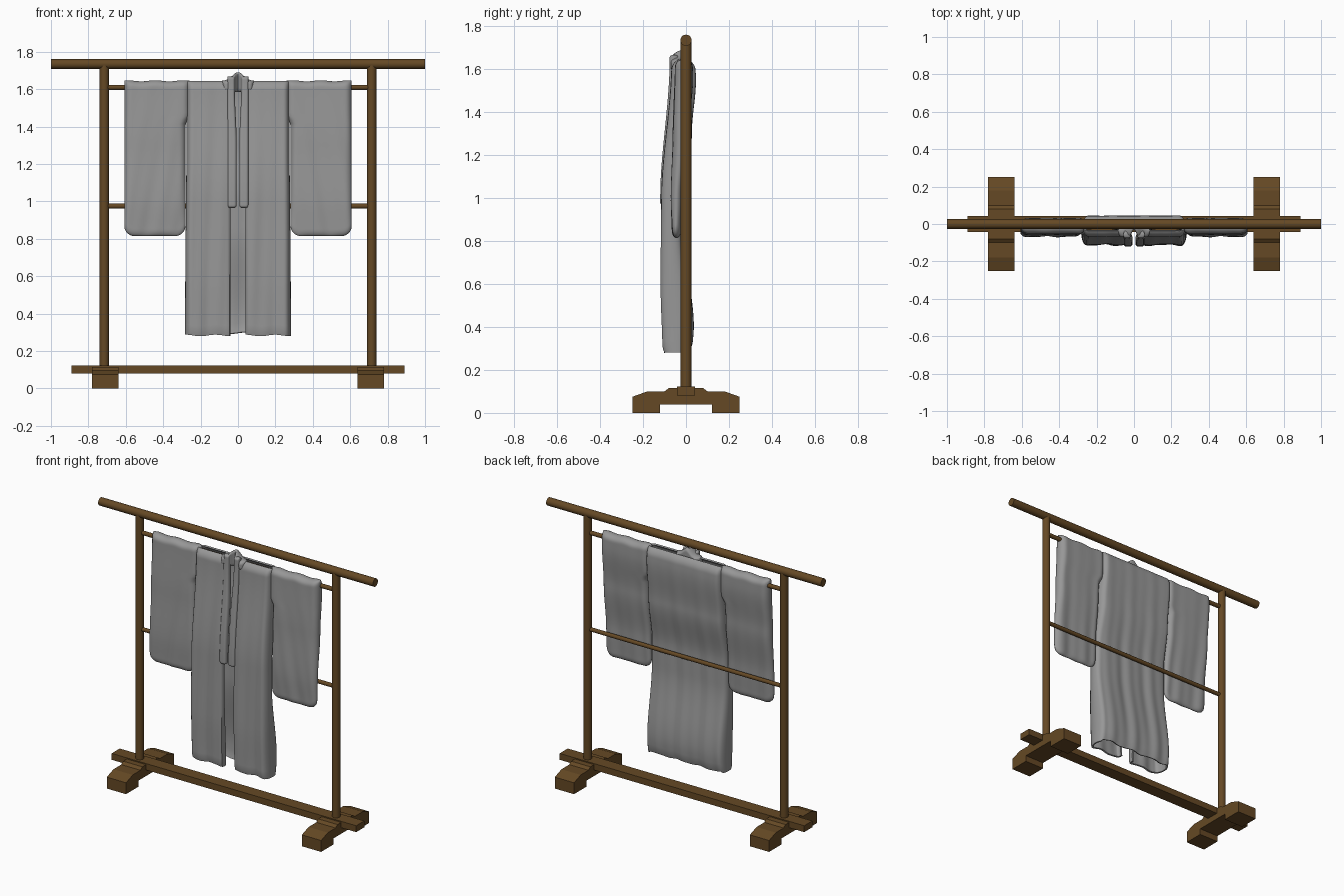
import bpy, bmesh
from math import sin, cos, pi, sqrt, exp, radians
from mathutils import Vector

if "Cube" in bpy.data.objects:
    bpy.data.objects.remove(bpy.data.objects["Cube"])


def material(name, rgb):
    m = bpy.data.materials.new(name)
    m.use_nodes = True
    m.diffuse_color = (*rgb, 1)
    bsdf = next(n for n in m.node_tree.nodes if n.type == "BSDF_PRINCIPLED")
    bsdf.inputs["Base Color"].default_value = (*rgb, 1)
    return m


WOOD = material("brown wood", (0.13, 0.066, 0.018))
CLOTH = material("grey cloth", (0.31, 0.31, 0.31))


def finish(name, bm, mat, angle=35, thickness=0):
    mesh = bpy.data.meshes.new(name)
    bmesh.ops.recalc_face_normals(bm, faces=bm.faces[:])
    bm.to_mesh(mesh)
    bm.free()
    mesh.materials.append(mat)
    ob = bpy.data.objects.new(name, mesh)
    bpy.context.collection.objects.link(ob)
    bpy.ops.object.select_all(action="DESELECT")
    ob.select_set(True)
    bpy.context.view_layer.objects.active = ob
    if thickness:
        mod = ob.modifiers.new("cloth thickness", "SOLIDIFY")
        mod.thickness, mod.offset = thickness, 0
        bpy.ops.object.modifier_apply(modifier=mod.name)
    bpy.ops.object.shade_smooth_by_angle(angle=radians(angle))
    return ob


def rod(name, a, b, radius):
    bm = bmesh.new()
    a, b = Vector(a), Vector(b)
    bmesh.ops.create_cone(bm, cap_ends=True, segments=20, radius1=radius,
                          radius2=radius, depth=(b - a).length)
    turn = (b - a).to_track_quat("Z", "Y")
    for v in bm.verts:
        v.co = turn @ v.co + (a + b) / 2
    finish(name, bm, WOOD)


def prism(name, profile, x0, x1):
    """Extrude a (y, z) outline along x."""
    bm = bmesh.new()
    face = bm.faces.new([bm.verts.new((x0, y, z)) for y, z in profile])
    out = bmesh.ops.extrude_face_region(bm, geom=[face])["geom"]
    moved = [g for g in out if isinstance(g, bmesh.types.BMVert)]
    bmesh.ops.translate(bm, verts=moved, vec=(x1 - x0, 0, 0))
    finish(name, bm, WOOD, 10)


def blend(points, z):
    """Smoothly interpolate (z, value) pairs listed from the top down."""
    if z >= points[0][0]:
        return points[0][1]
    for (za, a), (zb, b) in zip(points, points[1:]):
        if z >= zb:
            t = (za - z) / (za - zb)
            return a + (b - a) * t * t * (3 - 2 * t)
    return points[-1][1]


def step(a, b, v):
    t = min(max((v - a) / (b - a), 0), 1)
    return t * t * (3 - 2 * t)


def rounding(d, r):
    return sqrt(max(0, 1 - (1 - min(max(d, 0) / r, 1)) ** 2))


def wrinkle(x, z, amount):
    """Hanging folds that deepen towards the hem."""
    drop = 0.25 + 0.75 * step(1.6, 0.7, z)
    wave = sin(38 * x + 1.5 * sin(2.3 * z)) + 0.6 * sin(71 * x - 2.2 * z + 1)
    return amount * drop * wave


def pillow(name, side, xs, zs, front, back, edge, corner=0.005, top=None,
           shift=None, n=34, m=56):
    """Soft closed sheet between a front and a back surface."""
    bm = bmesh.new()
    for surface in (front, back):
        rows = []
        for i in range(n + 1):
            u = (1 - cos(pi * i / n)) / 2
            x = xs[0] + (xs[1] - xs[0]) * u
            dx = min(x - xs[0], xs[1] - x)
            low = zs[0] + corner * (1 - rounding(dx, corner))
            high = top(x) if top else zs[1] + 0.003 * sin(45 * x)
            row = []
            for j in range(m + 1):
                z = low + (high - low) * (1 - cos(pi * j / m)) / 2
                f = rounding(dx, edge) * rounding(min(z - low, high - z), edge)
                mid = (front(x, z) + back(x, z)) / 2
                y = mid + (surface(x, z) - mid) * f
                px = x + (shift(u, z) if shift else 0)
                row.append(bm.verts.new((side * px, y, z)))
            rows.append(row)
        for p, q in zip(rows, rows[1:]):
            for j in range(m):
                bm.faces.new((p[j], q[j], q[j + 1], p[j + 1]))
    bmesh.ops.remove_doubles(bm, verts=bm.verts[:], dist=0.00005)
    finish(name, bm, CLOTH, 60)


# Wooden stand
rod("top_rail", (-1, 0, 1.735), (1, 0, 1.735), 0.026)
rod("upper_bar", (-0.71, 0, 1.61), (0.71, 0, 1.61), 0.014)
rod("lower_bar", (-0.71, 0, 0.975), (0.71, 0, 0.975), 0.013)
prism("base_rail", [(-0.042, 0.08), (0.042, 0.08), (0.042, 0.122), (-0.042, 0.122)],
      -0.89, 0.89)
half = [(0.12, 0), (0.25, 0), (0.25, 0.075), (0.18, 0.1), (0.1, 0.1), (0.08, 0.115)]
foot = [(0.12, 0.04)] + half
foot += [(-y, z) for y, z in reversed(foot)]
for side, label in ((1, "left"), (-1, "right")):
    rod(label + "_post", (side * 0.715, 0, 0.1), (side * 0.715, 0, 1.73), 0.025)
    prism(label + "_foot", foot, side * 0.71 - 0.07, side * 0.71 + 0.07)

# Robe body: an open-fronted tube of cloth
BODY_FRONT = [(1.65, -0.062), (1.0, -0.106), (0.6, -0.108), (0.28, -0.1)]
BODY_BACK = [(1.65, 0.036), (1.55, 0.04), (1.3, 0.02), (1.0, -0.022),
             (0.85, -0.022), (0.4, 0.026), (0.28, 0.018)]
HEM, SHOULDER = 0.285, 1.645
half = [(0.046, -0.45), (0.044, -0.75), (0.048, -0.96)]
half += [(0.056 + 0.192 * i / 22, -1) for i in range(23)]
half += [(0.248 + 0.026 * cos(a * pi / 10), sin(a * pi / 10)) for a in range(-4, 5)]
half += [(0.248 - 0.248 * i / 24, 1) for i in range(25)]
section = half + [(-x, s) for x, s in reversed(half[:-1])]

bm = bmesh.new()
rows = []
for j in range(81):
    t = sin(pi / 2 * j / 80)
    row = []
    for x, s in section:
        low = HEM + 0.004 * sin(40 * x) + (0.012 if s > 0.9 else 0)
        z = low + (SHOULDER - 0.005 - low) * t
        yf, yb = blend(BODY_FRONT, z), blend(BODY_BACK, z)
        thick = max(0.09, rounding(SHOULDER - z, 0.05))
        thick *= 1 - 0.12 * (1 - rounding(z - low, 0.03))
        y = (yf + yb) / 2 + s * (yb - yf) / 2 * thick
        y += wrinkle(x, z, 0.0035) * abs(s) ** 3 * thick
        row.append(bm.verts.new((x * (0.985 + 0.03 * step(1.5, 0.3, z)), y, z)))
    rows.append(row)
for p, q in zip(rows, rows[1:]):
    for i in range(len(section) - 1):
        bm.faces.new((p[i], p[i + 1], q[i + 1], q[i]))
finish("robe_body", bm, CLOTH, 50, 0.01)

# Sleeves, stitched to the body near the shoulder and loose below
SLEEVE_FRONT = [(1.65, -0.05), (1.3, -0.06), (1.0, -0.068), (0.81, -0.062)]
SLEEVE_BACK = [(1.65, 0.03), (1.55, 0.032), (1.3, 0.01), (1.0, -0.02), (0.81, -0.028)]
for side, label in ((1, "left"), (-1, "right")):
    pillow(label + "_sleeve", side, (0.281, 0.608), (0.815, 1.645),
           lambda x, z: blend(SLEEVE_FRONT, z) + wrinkle(x + 0.2 * z, z, 0.003),
           lambda x, z: blend(SLEEVE_BACK, z) + wrinkle(x + 0.1, z, 0.003),
           0.035, 0.055,
           shift=lambda u, z: -0.024 * step(1.41, 1.46, z) * (1 - u))
    # Collar band down the front opening
    pillow(label + "_collar_band", side, (0.007, 0.057), (0.965, 1.665),
           lambda x, z: blend(BODY_FRONT, z) - 0.014,
           lambda x, z: blend(BODY_FRONT, z) + 0.025, 0.012, 0.015, n=12,
           shift=lambda u, z: 0.01 * step(1.3, 1.6, z) * (1 - u))

# Raised neck of the collar with a hollow in front
pillow("neck_collar", 1, (-0.085, 0.085), (1.585, 1.69),
       lambda x, z: -0.07 + 0.04 * exp(-(x / 0.016) ** 2),
       lambda x, z: 0.0, 0.022, n=36, m=24,
       top=lambda x: 1.645 + 0.046 * exp(-(x / 0.042) ** 2))
